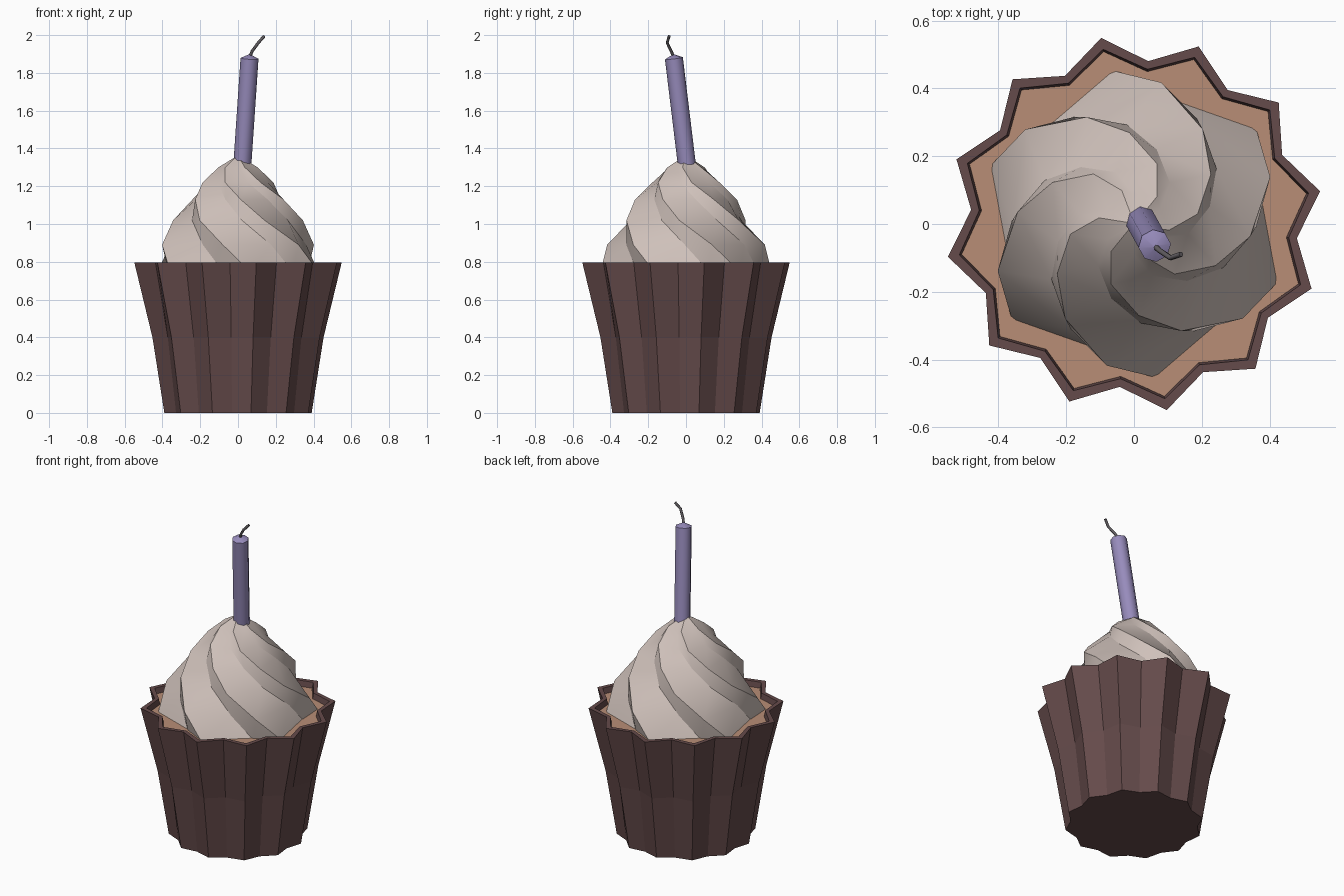
import bpy, math
from mathutils import Vector

if "Cube" in bpy.data.objects:
    bpy.data.objects.remove(bpy.data.objects["Cube"])


def material(name, color):
    m = bpy.data.materials.new(name)
    m.diffuse_color = (*color, 1)
    m.use_nodes = True
    m.node_tree.nodes["Principled BSDF"].inputs["Base Color"].default_value = m.diffuse_color
    return m


def loft(name, rings, mat, cap_start=True, cap_end=True):
    """Join equal-length rings of points with quads, optionally capped."""
    n = len(rings[0])
    verts = [p for ring in rings for p in ring]
    faces = []
    for i in range(len(rings) - 1):
        for j in range(n):
            k = (j + 1) % n
            faces.append((i * n + j, i * n + k, (i + 1) * n + k, (i + 1) * n + j))
    if cap_start:
        faces.append(tuple(reversed(range(n))))
    if cap_end:
        faces.append(tuple(range((len(rings) - 1) * n, len(rings) * n)))
    me = bpy.data.meshes.new(name)
    me.from_pydata(verts, [], faces)
    me.materials.append(mat)
    ob = bpy.data.objects.new(name, me)
    bpy.context.collection.objects.link(ob)
    return ob


def smooth(ob, degrees):
    bpy.ops.object.select_all(action='DESELECT')
    ob.select_set(True)
    bpy.context.view_layer.objects.active = ob
    bpy.ops.object.shade_smooth_by_angle(angle=math.radians(degrees))


def polar(r, deg, z):
    a = math.radians(deg)
    return (r * math.cos(a), r * math.sin(a), z)


def star(tip, valley, z):
    """Twelve-pointed pleated ring."""
    return [polar(valley if i % 2 else tip, 10 + 15 * i, z) for i in range(24)]


brown = material("wrapper_brown", (0.13, 0.07, 0.07))
tan = material("cake_tan", (0.48, 0.27, 0.18))
cream = material("frosting_cream", (0.62, 0.53, 0.49))
lilac = material("candle_lilac", (0.31, 0.26, 0.50))
grey = material("wick_grey", (0.12, 0.11, 0.12))

# Pleated wrapper with a thin rim and inner wall
loft("wrapper", [star(0.396, 0.362, 0), star(0.46, 0.41, 0.4),
                 star(0.557, 0.482, 0.795), star(0.523, 0.458, 0.795),
                 star(0.515, 0.45, 0.75)], brown, cap_end=False)

# Cake surface just below the rim
loft("cake_top", [star(0.48, 0.42, 0.65), star(0.516, 0.451, 0.76)], tan)

# Swirled frosting: six sawtooth lobes, twisting clockwise as they rise
profile = [(0.75, 0.457, 98), (0.89, 0.425, 79), (1.02, 0.345, 54), (1.13, 0.27, 33),
           (1.22, 0.19, 9), (1.30, 0.105, -10), (1.36, 0.006, -25)]
rings = []
for z, r, ang in profile:
    ring = []
    for k in range(6):
        ring += [polar(r * 0.85, ang - 20 + 60 * k, z), polar(r, ang + 60 * k, z)]
    rings.append(ring)
smooth(loft("frosting", rings, cream), 25)

# Leaning eight-sided candle with a low pointed top
base, top = Vector((0.021, 0.008, 1.285)), Vector((0.061, -0.064, 1.877))
axis = (top - base).normalized()
turn = axis.to_track_quat('Z', 'Y')


def candle_ring(centre, r):
    return [centre + turn @ Vector(polar(r, 22.5 + 45 * i, 0)) for i in range(8)]


candle = loft("candle", [candle_ring(base, 0.048), candle_ring(top, 0.048),
                         candle_ring(top + axis * 0.02, 0.006)], lilac)
smooth(candle, 46)

# Bent wick
cu = bpy.data.curves.new("wick", 'CURVE')
cu.dimensions = '3D'
cu.bevel_depth = 0.008
cu.bevel_resolution = 1
cu.use_fill_caps = True
sp = cu.splines.new('POLY')
path = [(0.06, -0.064, 1.88), (0.075, -0.078, 1.915), (0.108, -0.1, 1.96), (0.139, -0.089, 1.995)]
sp.points.add(len(path) - 1)
for pt, co in zip(sp.points, path):
    pt.co = (*co, 1)
cu.materials.append(grey)
bpy.context.collection.objects.link(bpy.data.objects.new("wick", cu))
